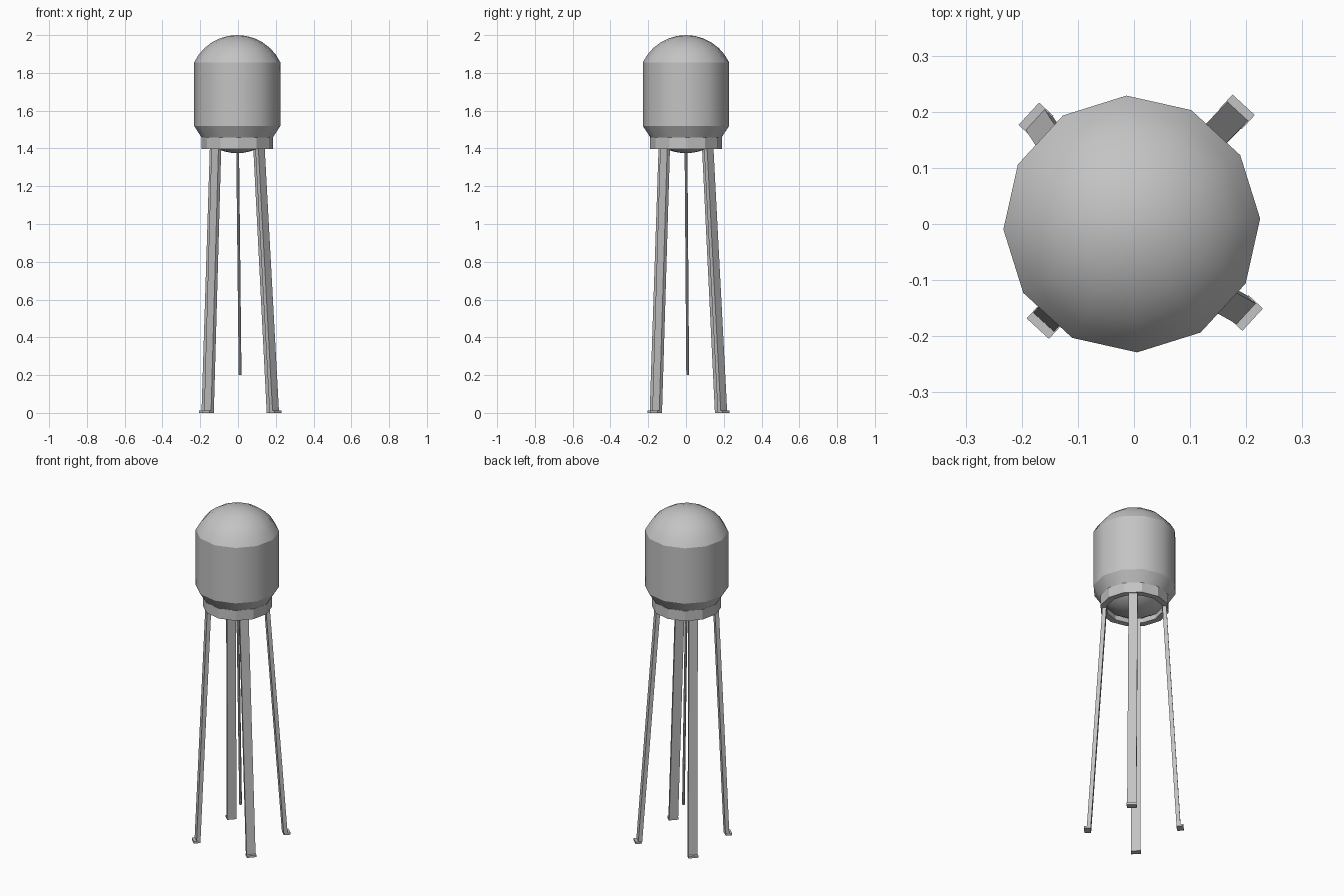
import bpy, bmesh, math
from mathutils import Matrix, Vector

cube = bpy.data.objects.get("Cube")
if cube:
    bpy.data.objects.remove(cube, do_unlink=True)

SIDES = 12
TWIST = math.radians(2.4)
CENTRE = Vector((-0.004, 0, 0))

grey = bpy.data.materials.new("painted_grey")
grey.use_nodes = True
grey.diffuse_color = (0.55, 0.55, 0.55, 1)
grey.node_tree.nodes["Principled BSDF"].inputs["Base Color"].default_value = grey.diffuse_color


def finish(name, bm, smooth=False):
    bmesh.ops.remove_doubles(bm, verts=bm.verts, dist=1e-5)
    bmesh.ops.recalc_face_normals(bm, faces=bm.faces)
    for f in bm.faces:
        f.smooth = smooth
    mesh = bpy.data.meshes.new(name)
    bm.to_mesh(mesh)
    bm.free()
    mesh.materials.append(grey)
    obj = bpy.data.objects.new(name, mesh)
    bpy.context.collection.objects.link(obj)
    return obj


def lathe(name, profile, smooth=True):
    """Revolve (radius, height) points around the tank axis."""
    bm = bmesh.new()
    verts = [bm.verts.new((r, 0, z)) for r, z in profile]
    edges = [bm.edges.new(pair) for pair in zip(verts, verts[1:])]
    bmesh.ops.spin(bm, geom=verts + edges, cent=(0, 0, 0), axis=(0, 0, 1),
                   angle=math.tau, steps=SIDES, use_duplicate=False)
    obj = finish(name, bm, smooth)
    # Orient the shell outward from the middle of the tank
    obj.location = CENTRE
    obj.rotation_euler.z = TWIST
    return obj


def cap(radius, rim_z, height, steps=6):
    """Profile of a shallow spherical cap; negative height hangs down."""
    h = abs(height)
    ball = (radius ** 2 + h ** 2) / (2 * h)
    spread = math.asin(radius / ball)
    sign = math.copysign(1, height)
    points = []
    for i in range(steps + 1):
        a = spread * (1 - i / steps)
        points.append((ball * math.sin(a), rim_z + sign * (h - ball + ball * math.cos(a))))
    return points


def loft(name, sections):
    """Join four-cornered sections, each a list of points, into a solid."""
    bm = bmesh.new()
    rings = [[bm.verts.new(p) for p in s] for s in sections]
    for a, b in zip(rings, rings[1:]):
        n = len(a)
        for i in range(n):
            bm.faces.new((a[i], a[(i + 1) % n], b[(i + 1) % n], b[i]))
    bm.faces.new(rings[0])
    bm.faces.new(rings[-1])
    return finish(name, bm)


# Tank
lathe("tank_dome", cap(0.229, 1.855, 0.145))
lathe("tank_wall", [(0.229, 1.52), (0.229, 1.855)])
lathe("tank_taper", [(0.187, 1.455), (0.229, 1.52)])
lathe("tank_bowl", cap(0.187, 1.455, -0.08))
lathe("support_ring", [(0.155, 1.45), (0.155, 1.397), (0.19, 1.397),
                       (0.19, 1.458), (0.155, 1.458), (0.155, 1.45)], smooth=False)

# Legs: thin slanted plates with a small outward lip at the foot
FOOT_CENTRE = Vector((0.012, 0.013, 0))


def section(centre, out, side, inner, outer, half):
    return [centre + out * r + side * s
            for r, s in ((inner, -half), (outer, -half), (outer, half), (inner, half))]


for i, corner in enumerate(("back_left", "back_right", "front_right", "front_left")):
    turn = Matrix.Rotation(math.radians(45) + TWIST + i * math.pi / 2, 3, 'Z')
    out, side = turn @ Vector((1, 0, 0)), turn @ Vector((0, 1, 0))
    top = CENTRE + Vector((0, 0, 1.41))
    loft(corner + "_leg", [
        section(top, out, side, 0.152, 0.174, 0.025),
        section(FOOT_CENTRE, out, side, 0.234, 0.256, 0.025)])
    loft(corner + "_foot", [
        section(FOOT_CENTRE, out, side, 0.236, 0.271, 0.027),
        section(FOOT_CENTRE + Vector((0, 0, 0.012)), out, side, 0.236, 0.271, 0.027)])

# Central water pipe, leaning slightly
pipe = []
for x, y, z in ((-0.002, 0, 1.4), (0.011, 0.009, 0.2)):
    pipe.append([Vector((x + 0.0075 * math.cos(a), y + 0.0075 * math.sin(a), z))
                 for a in (k * math.tau / 8 for k in range(8))])
loft("water_pipe", pipe)
